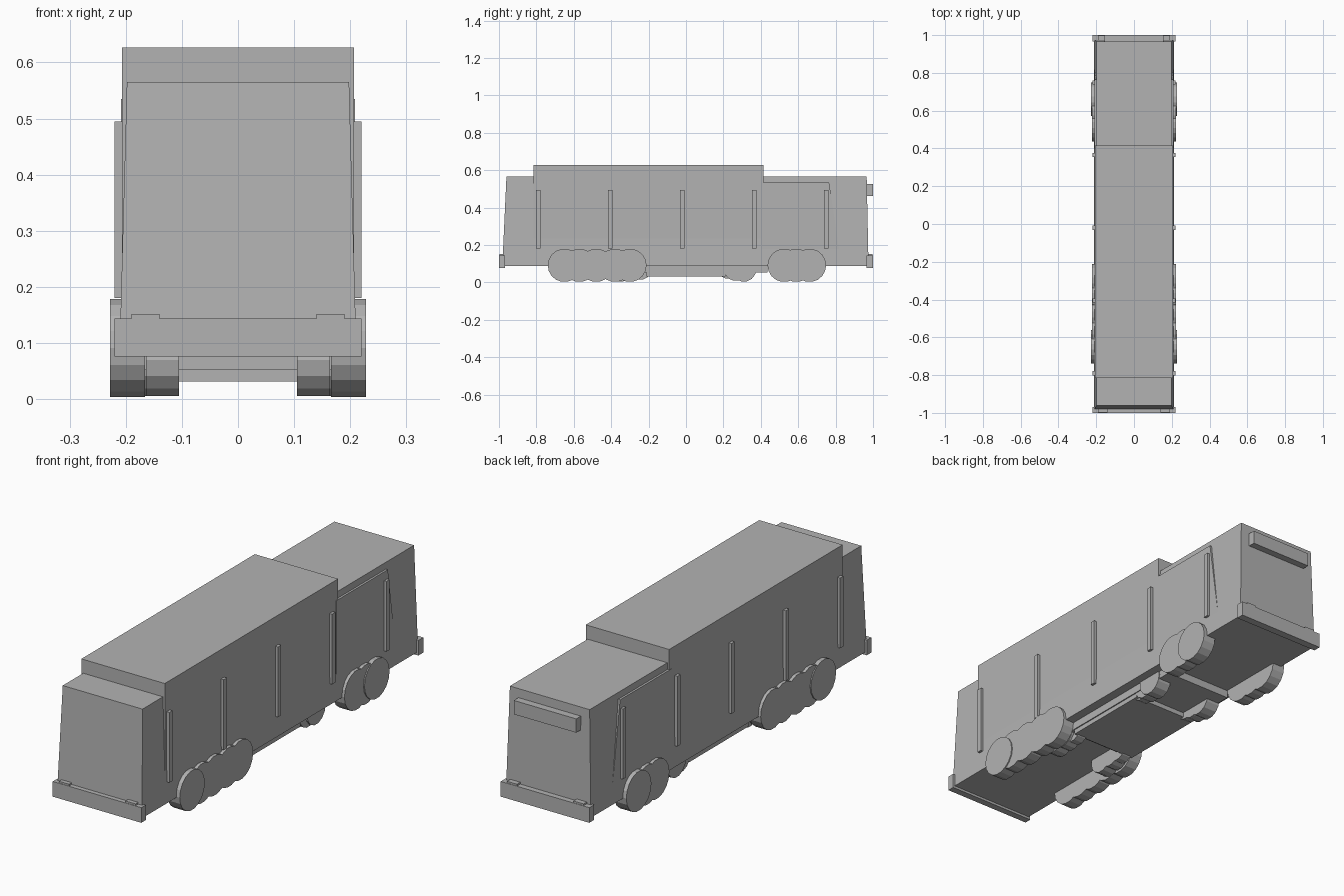
import bpy, bmesh, math
from mathutils import Matrix

if "Cube" in bpy.data.objects:
    bpy.data.objects.remove(bpy.data.objects["Cube"])

grey = bpy.data.materials.new("body grey")
grey.diffuse_color = (0.45, 0.45, 0.45, 1)
grey.use_nodes = True
grey.node_tree.nodes["Principled BSDF"].inputs["Base Color"].default_value = grey.diffuse_color


def finish(name, bm):
    bmesh.ops.recalc_face_normals(bm, faces=bm.faces)
    mesh = bpy.data.meshes.new(name)
    bm.to_mesh(mesh)
    bm.free()
    mesh.materials.append(grey)
    obj = bpy.data.objects.new(name, mesh)
    bpy.context.collection.objects.link(obj)
    return obj


def frustum(name, low, high):
    """Box whose ends are rectangles (x0, x1, y0, y1, z)."""
    bm = bmesh.new()
    rings = []
    for x0, x1, y0, y1, z in (low, high):
        rings.append([bm.verts.new(p) for p in
                      ((x0, y0, z), (x1, y0, z), (x1, y1, z), (x0, y1, z))])
    a, b = rings
    bm.faces.new(a[::-1])
    bm.faces.new(b)
    for i in range(4):
        j = (i + 1) % 4
        bm.faces.new((a[i], a[j], b[j], b[i]))
    return finish(name, bm)


def box(name, x0, x1, y0, y1, z0, z1):
    return frustum(name, (x0, x1, y0, y1, z0), (x0, x1, y0, y1, z1))


def wheel(name, x0, x1, y, z, r, sides=18):
    bm = bmesh.new()
    bmesh.ops.create_cone(bm, cap_ends=True, segments=sides, radius1=r, radius2=r,
                          depth=abs(x1 - x0),
                          matrix=Matrix.Translation(((x0 + x1) / 2, y, z))
                          @ Matrix.Rotation(math.pi / 2, 4, 'Y'))
    return finish(name, bm)


# Tapered hull and raised roof section
frustum("hull", (-.211, .211, -.982, .976, .087), (-.198, .198, -.96, .966, .565))
box("raised_body", -.207, .207, -.815, .415, .20, .627)

# Bumpers, with small tabs on the front one
box("front_bumper", -.22, .22, -1, -.968, .076, .144)
box("rear_bumper", -.22, .22, .965, 1, .076, .144)
box("rear_plate", -.155, .155, .96, 1, .463, .525)

for s, side in ((-1, "left"), (1, "right")):
    # Bumper tabs
    for y0, y1, end in ((-.998, -.972, "front"), (.972, .998, "rear")):
        box(f"{side}_{end}_bumper_tab", *sorted((s * .14, s * .19)), y0, y1, .14, .152)
    # Side posts
    for i in range(5):
        y = -.79 + .385 * i
        box(f"{side}_post_{i}", *sorted((s * .195, s * .22)), y - .011, y + .011, .18, .495)
    # Rear side panel with a sloping rear edge
    xs = sorted((s * .19, s * .2085))
    frustum(f"{side}_rear_panel", (*xs, .40, .83, .10), (*xs, .40, .765, .535))
    # Road wheels, the outermost ones standing slightly proud
    for i, y in enumerate((-.65, -.57, -.48, -.38, -.30, .525, .59, .66)):
        out = .228 if i in (0, 7) else .223
        wheel(f"{side}_wheel_{i}", s * .166, s * out, y, .091, .089)
    # Small inner wheels beneath the floor
    for i, (y, r, out) in enumerate(((-.35, .066, .164), (-.29, .062, .16), (-.24, .055, .15),
                                     (.31, .066, .172), (.265, .062, .164), (.225, .052, .15))):
        wheel(f"{side}_inner_wheel_{i}", s * .105, s * out, y, .07, r, 14)

# Stepped underfloor equipment case
box("underfloor_case", -.168, .168, -.24, .435, .052, .10)
box("underfloor_tray", -.163, .163, -.21, .21, .031, .06)
